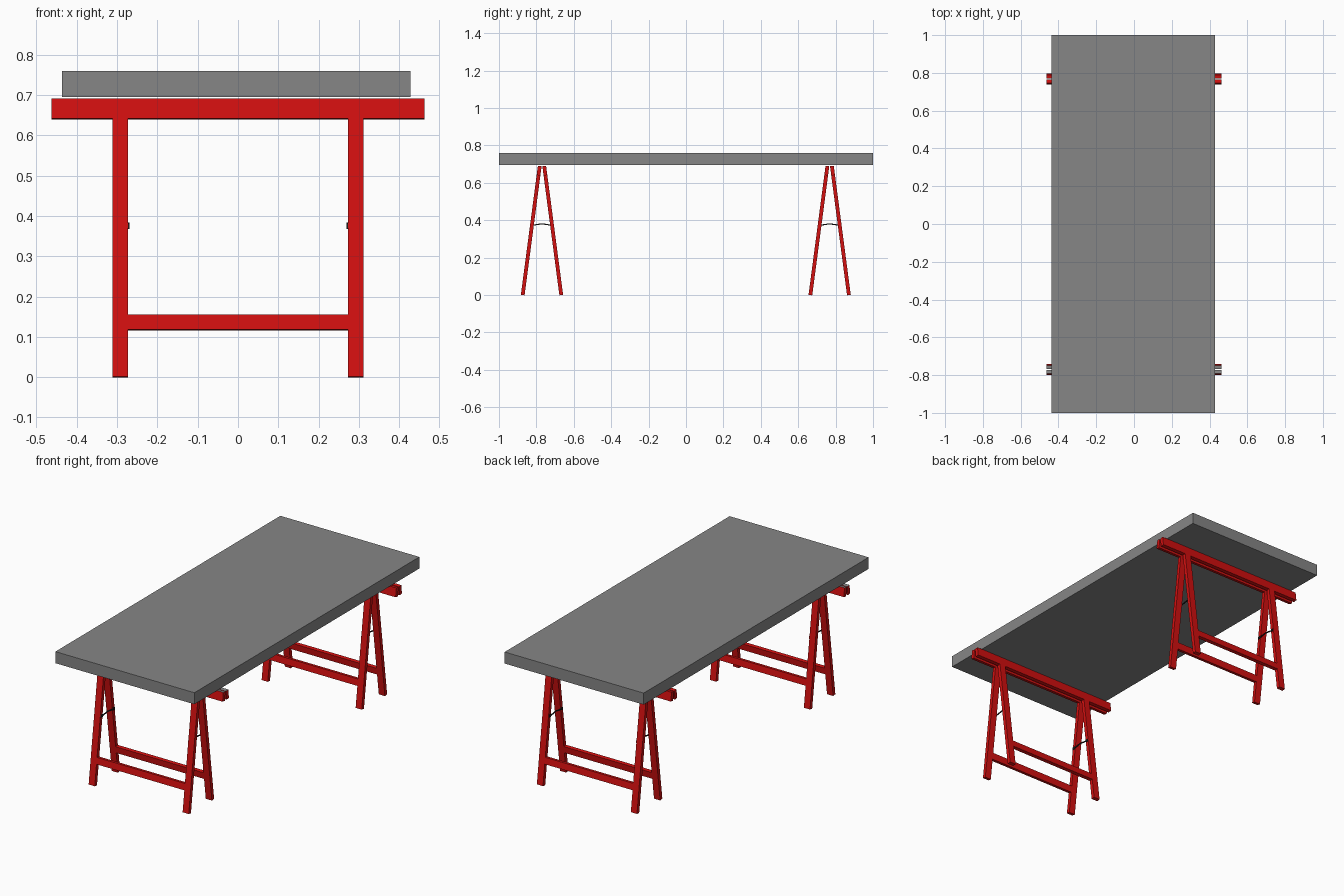
import bpy, math
from mathutils import Matrix, Vector

cube = bpy.data.objects.get("Cube")
if cube:
    bpy.data.objects.remove(cube, do_unlink=True)


def material(name, colour):
    m = bpy.data.materials.new(name)
    m.use_nodes = True
    m.diffuse_color = (*colour, 1)
    m.node_tree.nodes["Principled BSDF"].inputs["Base Color"].default_value = (*colour, 1)
    return m


red = material("red paint", (0.65, 0.005, 0.005))
grey = material("grey top", (0.24, 0.24, 0.24))
black = material("black metal", (0.01, 0.01, 0.01))


def box(name, centre, size, mat, matrix=Matrix()):
    bpy.ops.mesh.primitive_cube_add(size=1)
    ob = bpy.context.object
    ob.name = name
    ob.data.transform(matrix @ Matrix.Translation(centre) @ Matrix.Diagonal((*size, 1)))
    ob.data.materials.append(mat)
    return ob


# Tabletop slab
box("tabletop", (-0.004, 0, 0.7275), (0.865, 2, 0.065), grey)

HEIGHT, SPREAD, TOP_GAP, THICK = 0.69, 0.103, 0.012, 0.02
lean = math.atan((SPREAD - TOP_GAP) / HEIGHT)
length = HEIGHT / math.cos(lean)


def frame(label, y, side, top_mat):
    """One leaning ladder frame of a trestle, built upright from its foot."""
    tilt = (Matrix.Translation((0, y + side * SPREAD, 0))
            @ Matrix.Rotation(side * lean, 4, "X"))
    for s, name in ((-1, "right"), (1, "left")):
        box(f"{label}_{name}_leg", (s * 0.2925, 0, length / 2),
            (0.038, THICK, length), red, tilt)
    rail = box(f"{label}_top_rail", (0, 0, length - 0.025), (0.926, THICK, 0.05), red, tilt)
    rail.data.materials.append(top_mat)
    for p in rail.data.polygons:
        if p.normal.z > 0.9:
            p.material_index = 1
    box(f"{label}_cross_rail", (0, 0, 0.137), (0.55, THICK, 0.037), red, tilt)


def strap(label, x, y):
    """Slightly bowed two-piece spreader strap between the frames."""
    reach = SPREAD - 0.375 * math.tan(lean)
    for side in (-1, 1):
        a = Vector((x, y + side * reach, 0.373))
        b = Vector((x, y, 0.381))
        rot = (b - a).to_track_quat("Y", "Z").to_matrix().to_4x4()
        box(f"{label}_strap", (0, 0, 0), (0.004, (b - a).length, 0.006), black,
            Matrix.Translation((a + b) / 2) @ rot)
        box(f"{label}_strap_plate", (x, y + side * reach, 0.375),
            (0.004, 0.014, 0.014), black)


# Two trestles, each a pair of frames joined by straps
for label, y, top_mat in (("front", -0.77, grey), ("back", 0.768, red)):
    for side, name in ((-1, "outer_front"), (1, "outer_back")):
        frame(f"{label}_{name}", y, side, top_mat)
    for s, name in ((-1, "right"), (1, "left")):
        strap(f"{label}_{name}", s * 0.2715, y)
